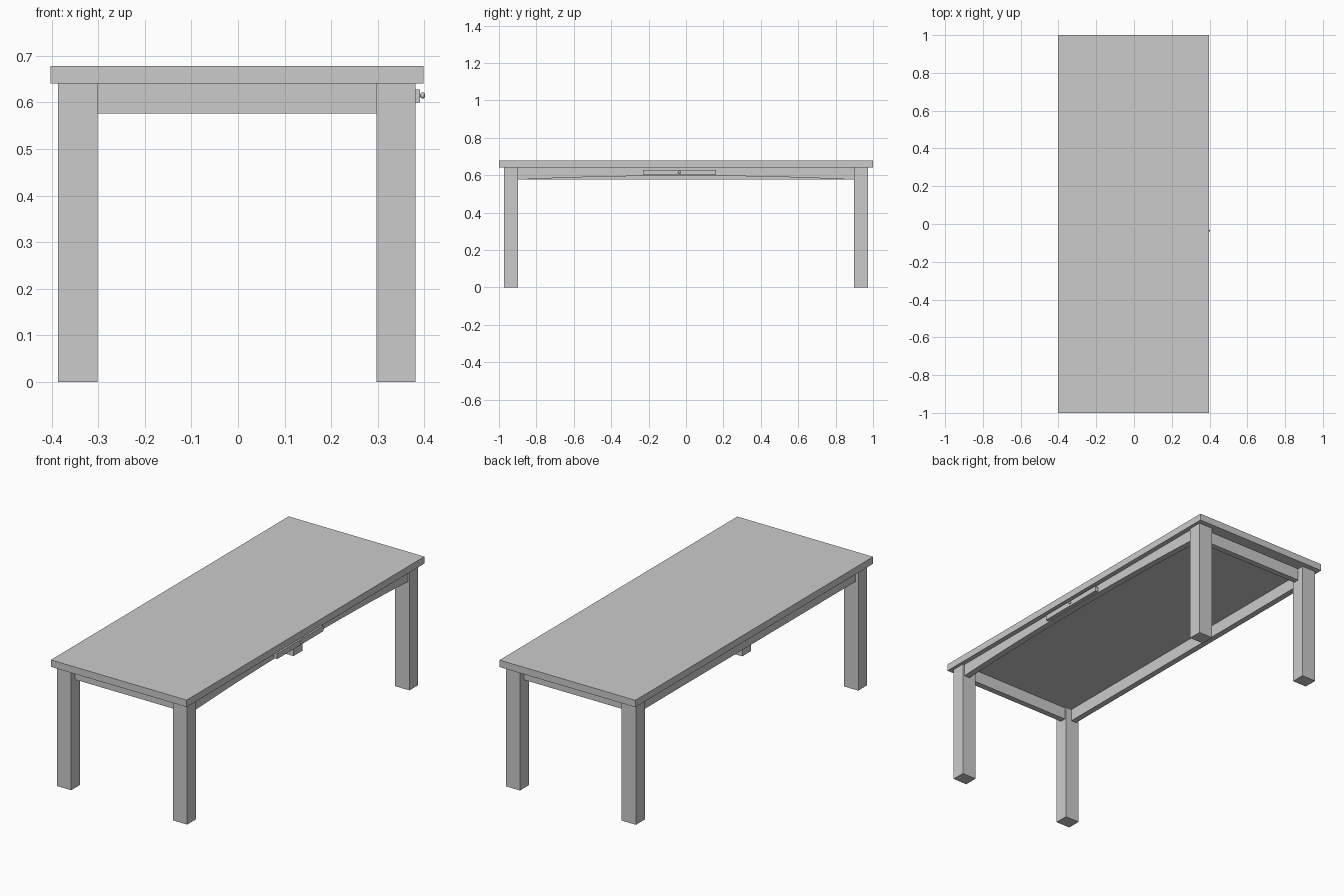
import bpy, bmesh, math

if "Cube" in bpy.data.objects:
    bpy.data.objects.remove(bpy.data.objects["Cube"])


def box(name, x0, x1, y0, y1, z0, z1):
    bm = bmesh.new()
    bmesh.ops.create_cube(bm, size=1)
    for v in bm.verts:
        v.co.x = x0 if v.co.x < 0 else x1
        v.co.y = y0 if v.co.y < 0 else y1
        v.co.z = z0 if v.co.z < 0 else z1
    return finish(name, bm)


def finish(name, bm):
    me = bpy.data.meshes.new(name)
    bm.to_mesh(me)
    bm.free()
    ob = bpy.data.objects.new(name, me)
    bpy.context.collection.objects.link(ob)
    return ob


TOP_Z, APRON_Z = 0.641, 0.576

# Table top
box("table_top", -0.402, 0.398, -1, 1, TOP_Z, 0.678)

# Legs
for xn, x0, x1 in (("left", -0.386, -0.302), ("right", 0.297, 0.381)):
    for yn, y0, y1 in (("front", -0.972, -0.898), ("back", 0.898, 0.972)):
        box(f"{yn}_{xn}_leg", x0, x1, y0, y1, 0, TOP_Z)

# End aprons and the straight long apron
box("front_apron", -0.302, 0.297, -0.938, -0.906, APRON_Z, TOP_Z)
box("back_apron", -0.302, 0.297, 0.906, 0.938, APRON_Z, TOP_Z)
box("left_apron", -0.370, -0.338, -0.898, 0.898, APRON_Z, TOP_Z)

# Right apron with a shallow arched lower edge
N, HALF, RISE = 24, 0.898, 0.021
profile = [(-HALF, TOP_Z)]
for i in range(N + 1):
    t = -1 + 2 * i / N
    profile.append((t * HALF, APRON_Z + RISE * (1 - t * t)))
profile.append((HALF, TOP_Z))
bm = bmesh.new()
face = bm.faces.new([bm.verts.new((0.338, y, z)) for y, z in profile])
ext = bmesh.ops.extrude_face_region(bm, geom=[face])
for v in ext["geom"]:
    if isinstance(v, bmesh.types.BMVert):
        v.co.x = 0.372
bmesh.ops.recalc_face_normals(bm, faces=bm.faces)
finish("right_apron", bm)

# Drawer front
box("drawer_front", 0.371, 0.391, -0.23, 0.16, 0.600, 0.628)

# Drawer knob: stem and flattened ball
bpy.ops.mesh.primitive_cylinder_add(vertices=16, radius=0.0035, depth=0.008,
                                    location=(0.393, -0.035, 0.615),
                                    rotation=(0, math.pi / 2, 0))
bpy.context.object.name = "knob_stem"
bpy.ops.object.shade_smooth_by_angle()
bpy.ops.mesh.primitive_uv_sphere_add(segments=16, ring_count=8, radius=0.007,
                                     location=(0.3965, -0.035, 0.615))
bpy.context.object.name = "knob"
bpy.context.object.scale.x = 0.75
bpy.ops.object.shade_smooth_by_angle()
